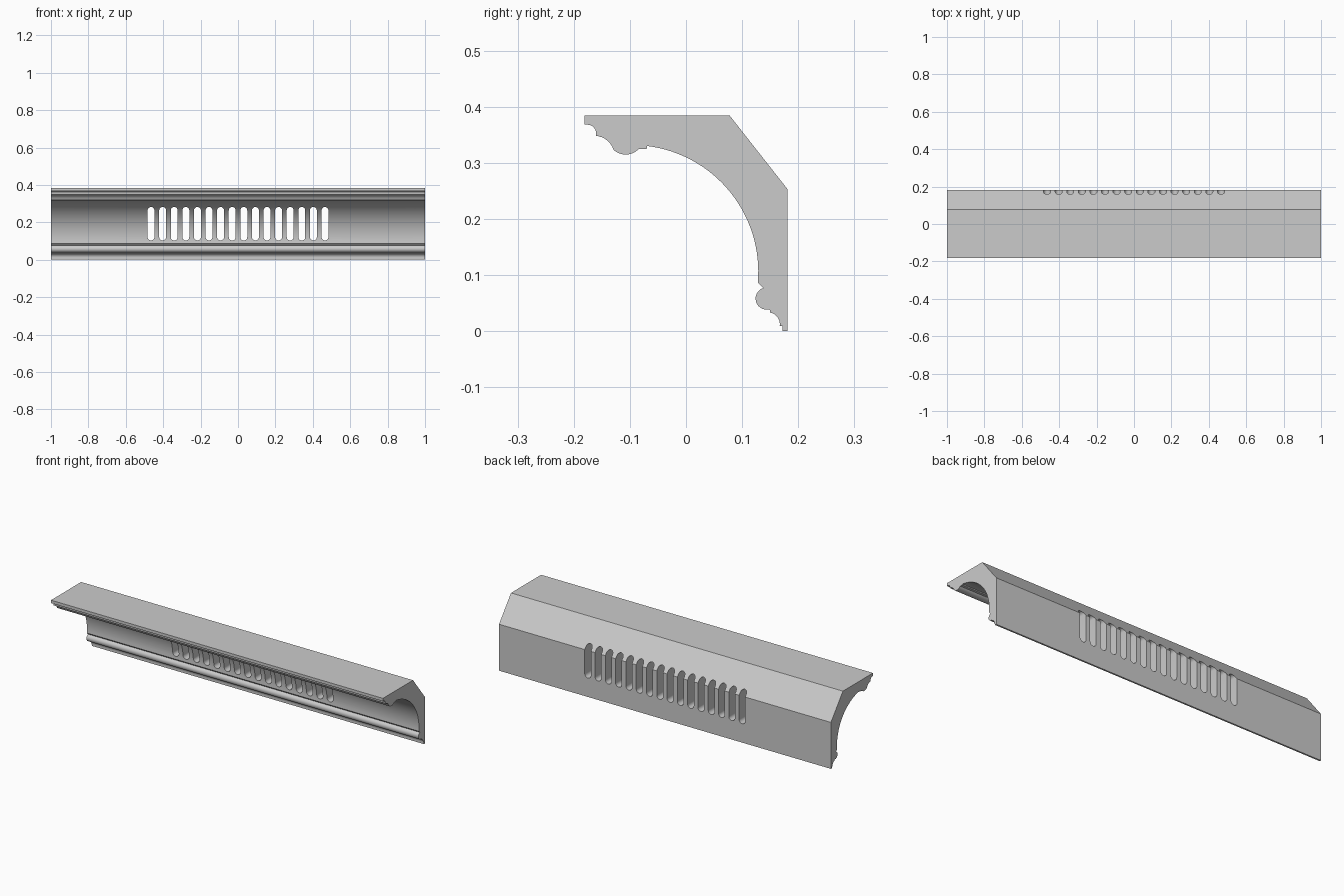
import bpy, bmesh, math
from mathutils import Vector

if "Cube" in bpy.data.objects:
    bpy.data.objects.remove(bpy.data.objects["Cube"])


def arc(a, b, sag, n):
    """Points from a to b on a circular arc; positive sag bows to the right of travel."""
    a, b = Vector(a), Vector(b)
    mid, d = (a + b) / 2, (b - a)
    c, s = d.length / 2, abs(sag)
    side = Vector((d.y, -d.x)).normalized() * (1 if sag > 0 else -1)
    u = d.normalized()
    r = (c * c + s * s) / (2 * s)
    half = 2 * math.atan2(s, c)
    centre = mid + side * (s - r)
    out = []
    for i in range(n + 1):
        t = -half + 2 * half * i / n
        out.append(tuple(centre + u * r * math.sin(t) + side * r * math.cos(t)))
    return out


def prism(bm, loop, offset):
    """Extrude a closed loop of 3D points along offset."""
    face = bm.faces.new([bm.verts.new(p) for p in loop])
    ext = bmesh.ops.extrude_face_region(bm, geom=[face])
    verts = [v for v in ext["geom"] if isinstance(v, bmesh.types.BMVert)]
    bmesh.ops.translate(bm, verts=verts, vec=offset)


def make_object(name, bm):
    bmesh.ops.remove_doubles(bm, verts=bm.verts, dist=1e-5)
    bmesh.ops.recalc_face_normals(bm, faces=bm.faces)
    mesh = bpy.data.meshes.new(name)
    bm.to_mesh(mesh)
    bm.free()
    obj = bpy.data.objects.new(name, mesh)
    bpy.context.collection.objects.link(obj)
    return obj


# Cornice cross-section (y, z), starting at the top and running down the back
profile = [(-0.181, 0.384), (0.078, 0.384), (0.181, 0.253), (0.181, 0.0),
           (0.172, 0.0), (0.172, 0.009)]
profile += arc((0.167, 0.009), (0.150, 0.033), 0.006, 8)      # lower small cove
profile += arc((0.149, 0.039), (0.138, 0.077), -0.0195, 14)   # lower bead
profile += arc((0.128, 0.087), (-0.069, 0.330), 0.063, 32)    # big cove
profile += [(-0.070, 0.325)]
profile += arc((-0.084, 0.325), (-0.129, 0.323), -0.0093, 12)  # upper ogee, round part
profile += arc((-0.129, 0.323), (-0.160, 0.348), 0.006, 8)[1:]  # upper ogee, hollow part
profile += arc((-0.160, 0.353), (-0.175, 0.368), 0.004, 6)    # top small cove
profile += [(-0.181, 0.368)]

bm = bmesh.new()
prism(bm, [(-1, y, z) for y, z in profile], (2, 0, 0))
cornice = make_object("cornice_moulding", bm)

# Row of round-ended vent slots cut straight through from front to back
COUNT, PITCH, R, Z0, Z1 = 16, 0.062, 0.0185, 0.103, 0.282
bm = bmesh.new()
for i in range(COUNT):
    cx = (i - (COUNT - 1) / 2) * PITCH
    loop = []
    for cz, start in ((Z1 - R, 0), (Z0 + R, math.pi)):
        for k in range(13):
            t = start + math.pi * k / 12
            loop.append((cx + R * math.cos(t), -0.3, cz + R * math.sin(t)))
    prism(bm, loop, (0, 0.6, 0))
cutter = make_object("slot_cutter", bm)
cutter.hide_render = True

cut = cornice.modifiers.new("slots", "BOOLEAN")
cut.operation = "DIFFERENCE"
cut.solver = "EXACT"
cut.object = cutter

bpy.context.view_layer.objects.active = cornice
cornice.select_set(True)
bpy.ops.object.modifier_apply(modifier="slots")
bpy.data.objects.remove(cutter)
bpy.ops.object.shade_smooth_by_angle(angle=math.radians(30))
